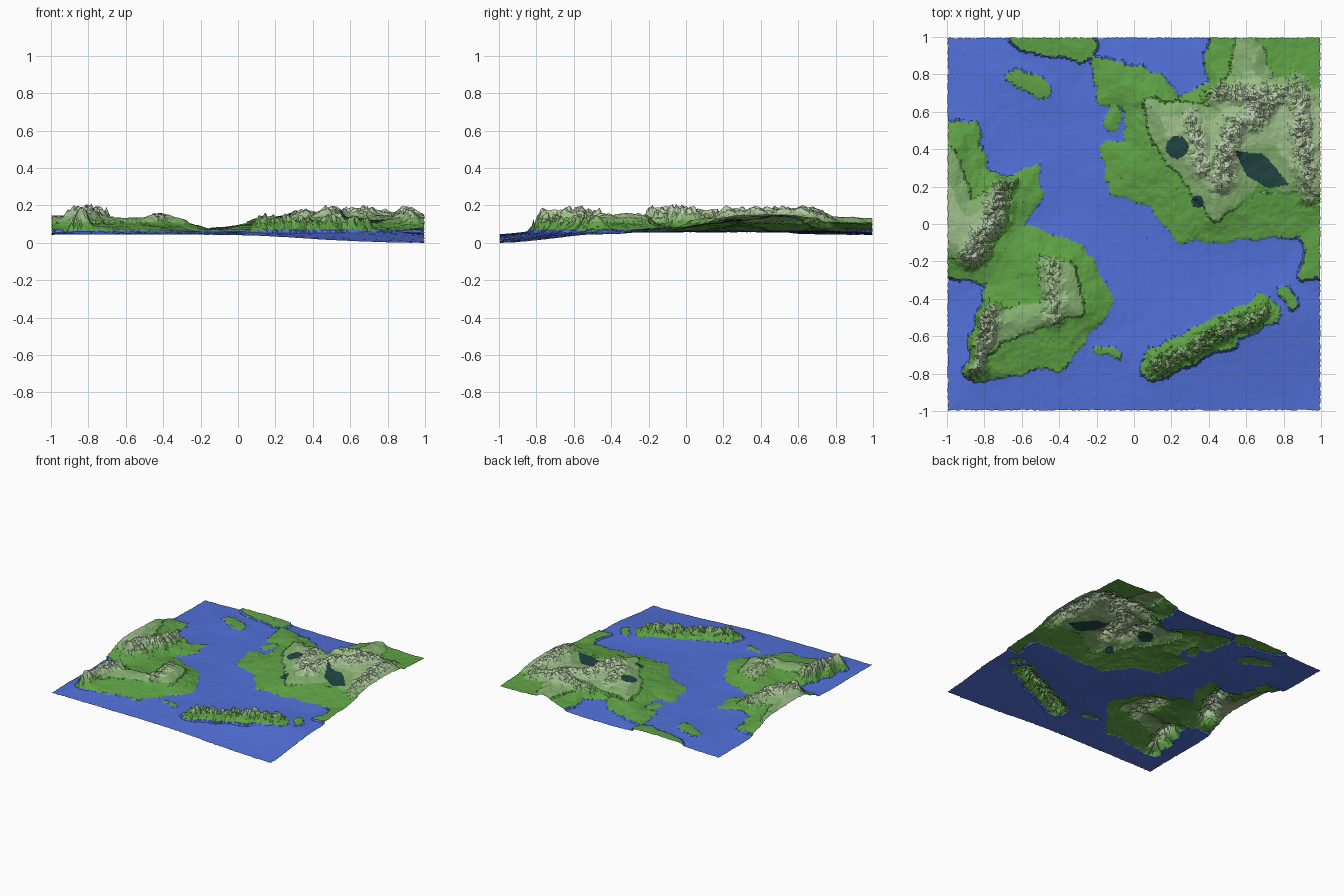
import bpy, math, random
from mathutils import Vector, noise

if "Cube" in bpy.data.objects:
    bpy.data.objects.remove(bpy.data.objects["Cube"])

random.seed(4)
N = 190          # grid cells per side
SEA = 0.07       # shoreline height

# main coast outlines (points beyond 1 run off the map edge)
EAST = [(-.24, .92), (.14, .8), (.24, .68), (.39, .77), (.44, 1.6), (1.6, 1.6), (1.6, -.25), (.9, -.29),
        (.9, -.07), (.25, -.1), (.08, .09), (-.12, .16), (-.19, .42), (-.06, .45), (-.05, .63), (-.18, .63)]
WEST = [(-1.6, .56), (-.84, .54), (-.8, .33), (-.7, .24), (-.5, .33), (-.5, .1), (-.6, 0), (-.27, -.11),
        (-.1, -.43), (-.37, -.77), (-.83, -.84), (-.91, -.8), (-.8, -.32), (-1.6, -.26)]
# long islands: radius and two ends
ISLANDS = [(.11, (-.58, 1.04), (-.32, .97)), (.05, (-.63, .79), (-.5, .73)), (.085, (.12, -.75), (.68, -.47)),
           (.02, (-.2, -.67), (-.08, -.69)), (.03, (.81, -.36), (.85, -.44)), (.04, (-.12, .53), (-.11, .6))]
# outlines of the higher ground
WEST_HIGH = [(-1.6, .45), (-.96, .4), (-.87, .14), (-.7, .2), (-.76, -.1), (-.86, -.2), (-1.6, -.12)]
SOUTH_HIGH = [(-.52, -.17), (-.3, -.22), (-.26, -.48), (-.7, -.62), (-.86, -.82), (-.8, -.46), (-.48, -.42)]
EAST_HIGH = [(.03, .68), (.38, .64), (.5, .78), (.6, 1.2), (.74, .8), (.92, .75), (1.6, .55), (1.6, .1),
             (.7, .17), (.42, .02), (.2, .3), (.1, .42)]
BIG_LAKE = [(.54, .39), (.7, .37), (.83, .21), (.72, .19), (.6, .26)]
PONDS = [(.06, .23, .41), (.033, .34, .12)]
# mountain ridges: extra height and path
RIDGES = [(.07, [(-.7, .22), (-.73, .03), (-.88, -.18)]), (.065, [(-.77, -.46), (-.87, -.81)]),
          (.025, [(-.44, -.22), (-.43, -.5)]), (.07, [(.12, -.76), (.68, -.47)]),
          (.04, [(.42, .7), (.78, .7)]), (.045, [(.7, .62), (.52, .5), (.47, .22)]),
          (.04, [(.88, .74), (.93, .15)]), (.03, [(.32, .55), (.36, .3)])]


def seg_dist(x, y, a, b):
    ex, ey = b[0] - a[0], b[1] - a[1]
    px, py = x - a[0], y - a[1]
    t = min(1, max(0, (px * ex + py * ey) / (ex * ex + ey * ey)))
    return math.hypot(px - t * ex, py - t * ey)


def signed(x, y, poly):
    """Distance to an outline, positive inside."""
    best, inside, a = 9, False, poly[-1]
    for b in poly:
        best = min(best, seg_dist(x, y, a, b))
        if (a[1] > y) != (b[1] > y) and x < a[0] + (y - a[1]) * (b[0] - a[0]) / (b[1] - a[1]):
            inside = not inside
        a = b
    return best if inside else -best


def smooth(a, b, t):
    t = min(1, max(0, (t - a) / (b - a)))
    return t * t * (3 - 2 * t)


def height(x0, y0):
    # ragged outlines come from warping the lookup position
    p = Vector((x0, y0, .1))
    w = noise.noise_vector(p * 12) * .03 + noise.noise_vector(p * 40) * .008
    x, y = x0 + w.x, y0 + w.y
    rough, fine = noise.noise(p * 22), noise.noise(p * 55)
    coast = max(signed(x, y, EAST), signed(x, y, WEST), *(r - seg_dist(x, y, a, b) for r, a, b in ISLANDS))
    if coast <= 0:
        # sea floor, sinking at the edges and most in one corner
        edge = max(abs(x0), abs(y0))
        corner = smooth(-.2, .95, x0) * smooth(-.45, -1, y0)
        return SEA - .001 - .011 * (1 - math.exp(coast / .12)) - .012 * edge ** 6 - .042 * corner + fine * .001
    high = max(signed(x, y, h) for h in (WEST_HIGH, SOUTH_HIGH, EAST_HIGH))
    if high > 0:
        z = .118 + .036 * (1 - math.exp(-high / .08))
        z -= .026 * math.exp(-((x - .68) ** 2 + (y - .29) ** 2) / .022)    # lake basin
    else:
        z = SEA + .002 + .046 * coast / (coast - high + .03)
    for top, path in RIDGES:
        d = min(seg_dist(x, y, a, b) for a, b in zip(path, path[1:]))
        z += top * (1 - smooth(0, .09, d)) * (.85 + .35 * rough + .45 * fine) * min(1, coast / .04)
    return max(SEA + .001, z + (rough * .003 + fine * .002) * min(1, coast / .05))


# terrain sheet: jittered grid with alternating diagonals
def spot(i):
    return -.995 + 1.99 * i / N + random.uniform(-.0035, .0035)


verts, faces = [], []
for j in range(N + 1):
    for i in range(N + 1):
        x, y = spot(i), spot(j)
        verts.append((x, y, height(x, y)))
for j in range(N):
    for i in range(N):
        a = j * (N + 1) + i
        b, c, d = a + 1, a + N + 2, a + N + 1
        faces += [(a, b, c), (a, c, d)] if (i + j) % 2 else [(a, b, d), (b, c, d)]
mesh = bpy.data.meshes.new("terrain")
mesh.from_pydata(verts, [], faces)

COLOURS = {"sea_blue": (.085, .165, .7), "lowland_green": (.115, .36, .06), "upland_green": (.23, .43, .16),
           "pale_green": (.35, .52, .26), "summit_green": (.48, .62, .4), "lake_teal": (.015, .06, .055)}
for name, rgb in COLOURS.items():
    m = bpy.data.materials.new(name)
    m.diffuse_color = (*rgb, 1)
    m.use_nodes = True
    m.node_tree.nodes["Principled BSDF"].inputs["Base Color"].default_value = m.diffuse_color
    mesh.materials.append(m)

# colour bands by height, lakes by outline
for p in mesh.polygons:
    x, y, z = p.center
    lake = signed(x, y, BIG_LAKE) > 0 or any(math.hypot(x - a, y - b) < r for r, a, b in PONDS)
    p.material_index = 5 if lake else sum(z > t for t in (SEA, .118, .142, .168))

terrain = bpy.data.objects.new("terrain", mesh)
bpy.context.collection.objects.link(terrain)

# rest the lowest sea floor on the ground
low = min(v[2] for v in verts)
for v in mesh.vertices:
    v.co.z -= low
